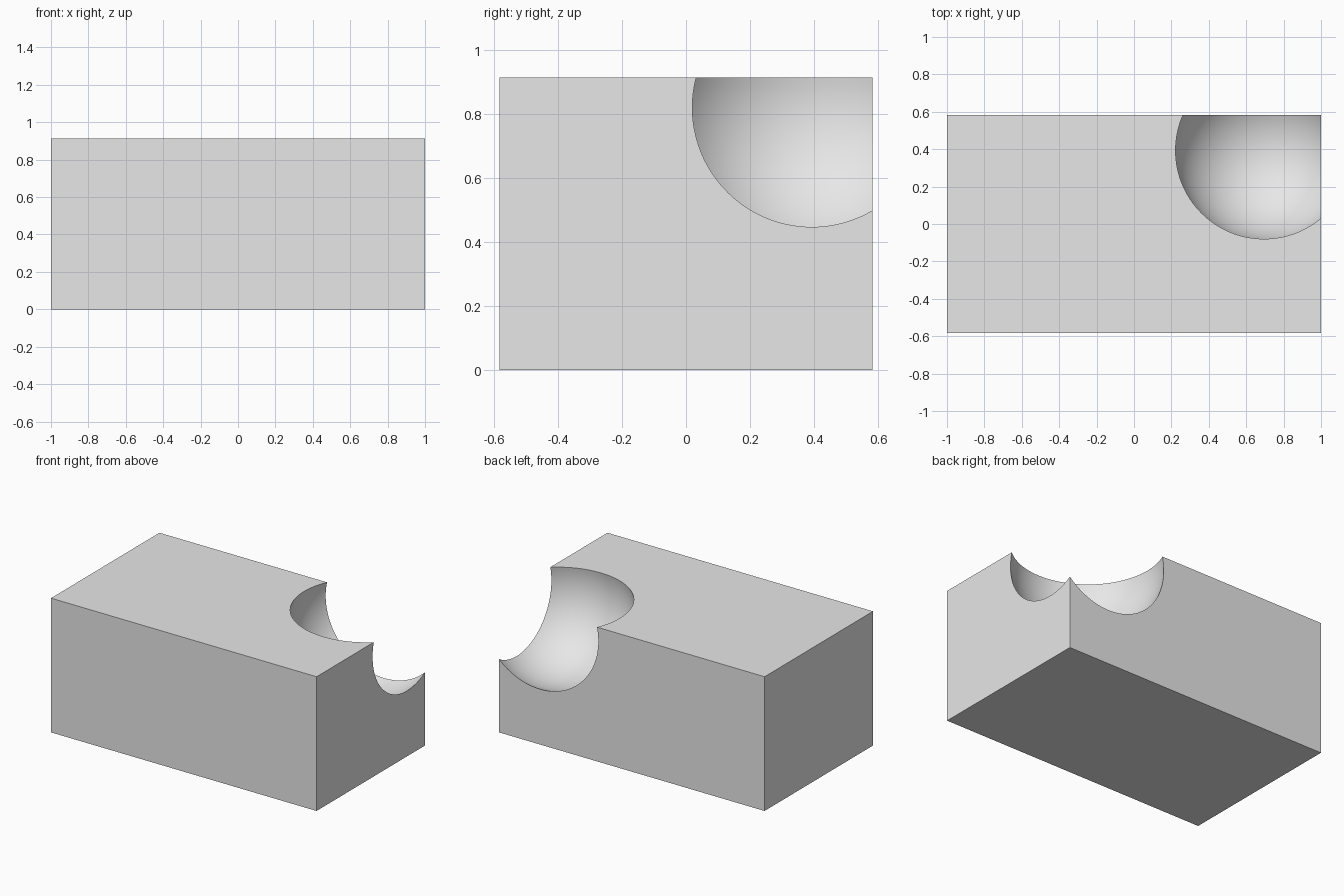
import bpy
import math

cube = bpy.data.objects.get("Cube")
if cube:
    bpy.data.objects.remove(cube, do_unlink=True)

# Single plain grey
grey = bpy.data.materials.new("light_grey")
grey.use_nodes = True
colour = (0.8, 0.8, 0.8, 1)
grey.diffuse_color = colour
grey.node_tree.nodes["Principled BSDF"].inputs["Base Color"].default_value = colour

# Rectangular block
bpy.ops.mesh.primitive_cube_add(size=1, location=(0, 0, 0.457))
block = bpy.context.object
block.name = "block"
block.scale = (2, 1.166, 0.914)
bpy.ops.object.transform_apply(location=False, rotation=False, scale=True)
block.data.materials.append(grey)

# Ball that scoops out the back left top corner
bpy.ops.mesh.primitive_uv_sphere_add(
    segments=128, ring_count=64, radius=0.482, location=(0.695, 0.393, 0.82))
ball = bpy.context.object
ball.name = "scoop_cutter"
ball.data.materials.append(grey)
bpy.ops.object.shade_smooth()

scoop = block.modifiers.new("scoop", "BOOLEAN")
scoop.operation = "DIFFERENCE"
scoop.solver = "EXACT"
scoop.object = ball

# Apply the cut and remove the cutter
bpy.ops.object.select_all(action="DESELECT")
block.select_set(True)
bpy.context.view_layer.objects.active = block
bpy.ops.object.modifier_apply(modifier=scoop.name)
bpy.data.objects.remove(ball, do_unlink=True)

# Smooth hollow, crisp edges
bpy.ops.object.shade_smooth_by_angle(angle=math.radians(20))
